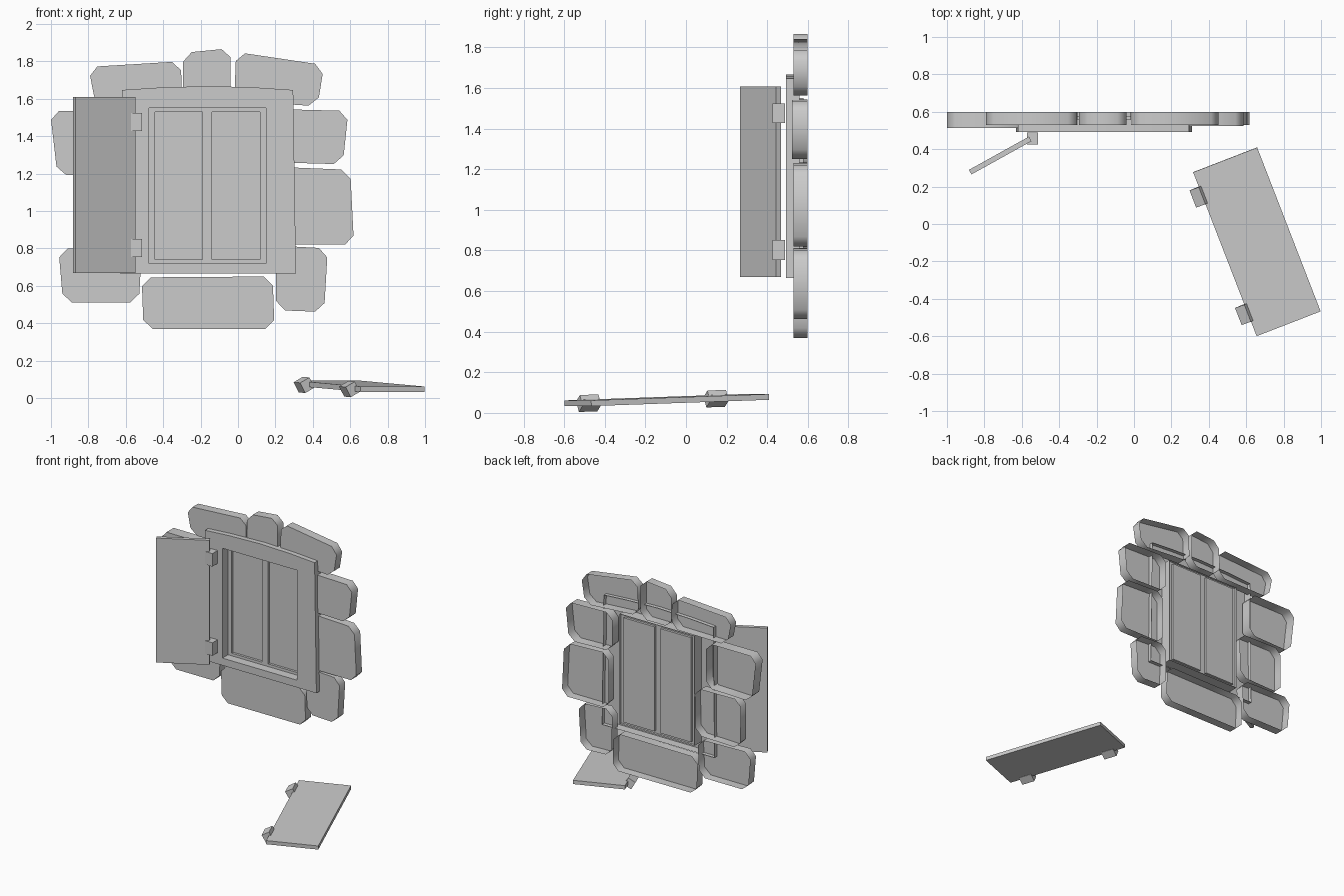
import bpy, bmesh, math
from mathutils import Matrix, Vector

if "Cube" in bpy.data.objects:
    bpy.data.objects.remove(bpy.data.objects["Cube"])


def finish(name, bm, smooth=False):
    me = bpy.data.meshes.new(name)
    bm.to_mesh(me)
    bm.free()
    ob = bpy.data.objects.new(name, me)
    bpy.context.collection.objects.link(ob)
    if smooth:
        bpy.ops.object.select_all(action='DESELECT')
        ob.select_set(True)
        bpy.context.view_layer.objects.active = ob
        bpy.ops.object.shade_smooth_by_angle(angle=math.radians(60))
    return ob


def shell(name, loops, front, back, smooth=False):
    """Open-backed shell: flat front face (later loops are holes) plus side walls."""
    bm = bmesh.new()
    edges, walls = [], []
    for loop in loops:
        f = [bm.verts.new((x, front, z)) for x, z in loop]
        b = [bm.verts.new((x, back, z)) for x, z in loop]
        n = len(loop)
        if len(loops) > 1:
            edges += [bm.edges.new((f[i], f[(i + 1) % n])) for i in range(n)]
        else:
            bm.faces.new(f)
        walls += [(f[i], f[(i + 1) % n], b[(i + 1) % n], b[i]) for i in range(n)]
    if edges:
        bmesh.ops.triangle_fill(bm, use_beauty=True, edges=edges, normal=(0, -1, 0))
    for w in walls:
        bm.faces.new(w)
    bmesh.ops.recalc_face_normals(bm, faces=bm.faces)
    bm.normal_update()
    if next(f for f in bm.faces if abs(f.normal.y) > 0.9).normal.y > 0:
        bmesh.ops.reverse_faces(bm, faces=bm.faces)
    return finish(name, bm, smooth)


def chamfered(quad, c=0.048):
    pts = [Vector(p) for p in quad]
    out = []
    for i, p in enumerate(pts):
        for q in (pts[i - 1], pts[(i + 1) % 4]):
            out.append(tuple(p + (q - p).normalized() * c))
    return out


def rect(x0, x1, z0, z1):
    return [(x0, z0), (x1, z0), (x1, z1), (x0, z1)]


# Surrounding stones: front y and four corners (x, z)
stones = {
    "top_left": (.53, (-.80, 1.77), (-.305, 1.80), (-.30, 1.57), (-.76, 1.565)),
    "top_middle": (.53, (-.295, 1.845), (-.04, 1.87), (-.04, 1.575), (-.295, 1.575)),
    "top_right": (.53, (-.01, 1.85), (.46, 1.78), (.425, 1.56), (-.02, 1.59)),
    "left_upper": (.513, (-1.005, 1.535), (-.585, 1.535), (-.585, 1.20), (-.965, 1.19)),
    "left_middle": (.53, (-.875, 1.175), (-.49, 1.17), (-.50, .82), (-.87, .81)),
    "left_lower": (.53, (-.96, .80), (-.515, .79), (-.53, .51), (-.935, .51)),
    "right_upper": (.523, (.20, 1.545), (.59, 1.535), (.56, 1.25), (.20, 1.26)),
    "right_middle": (.53, (.23, 1.235), (.60, 1.22), (.62, .82), (.23, .82)),
    "right_lower": (.53, (.20, .815), (.48, .80), (.46, .46), (.205, .47)),
    "bottom": (.53, (-.515, .645), (.185, .65), (.195, .37), (-.505, .37)),
}
for key, (y, *quad) in stones.items():
    shell("stone_" + key, [chamfered(quad)], y, .598, True)

# Window frame with a slightly arched top
opening = rect(-.475, .15, .72, 1.55)
outer = [(-.63, .665), (.31, .665), (.295, 1.647), (.10, 1.66), (-.15, 1.668),
         (-.42, 1.66), (-.62, 1.647)]
shell("window_frame", [outer, opening], .493, .56)

# Sash and the two recessed panes
panes = [rect(-.445, -.19, .74, 1.53), rect(-.14, .117, .74, 1.53)]
shell("sash", [opening] + panes, .56, .578)
for side, p in zip(("left", "right"), panes):
    bm = bmesh.new()
    bm.faces.new([bm.verts.new((x, .578, z)) for x, z in p])
    finish("pane_" + side, bm)


# Shutter with two hinge blocks; local origin is the middle of the hinge edge
def box(bm, size, matrix):
    bmesh.ops.create_cube(bm, size=1, matrix=matrix @ Matrix.Diagonal((*size, 1)))


def shutter(name, matrix):
    bm = bmesh.new()
    box(bm, (.367, .028, .94), matrix @ Matrix.Translation((-.1835, 0, 0)))
    finish(name + "_panel", bm)
    bm = bmesh.new()
    for z in (-.337, .337):
        m = Matrix.Translation((.012, -.004, z)) @ Matrix.Rotation(math.radians(-29), 4, 'Z')
        box(bm, (.06, .062, .098), matrix @ m)
    finish(name + "_hinges", bm)


# Hanging shutter, half open
shutter("hanging_shutter", Matrix.Translation((-.555, .455, 1.139))
        @ Matrix.Rotation(math.radians(29), 4, 'Z'))

# Fallen shutter, lying on the ground
out = Vector((-.932, -.361, 0)).normalized()
up = Vector((-.361, .932, .033)).normalized()
side = up.cross(out)
fallen = Matrix((out, side, up)).transposed().to_4x4()
fallen.translation = Vector((.657, -.095, .063)) + out * .1835
shutter("fallen_shutter", fallen)
